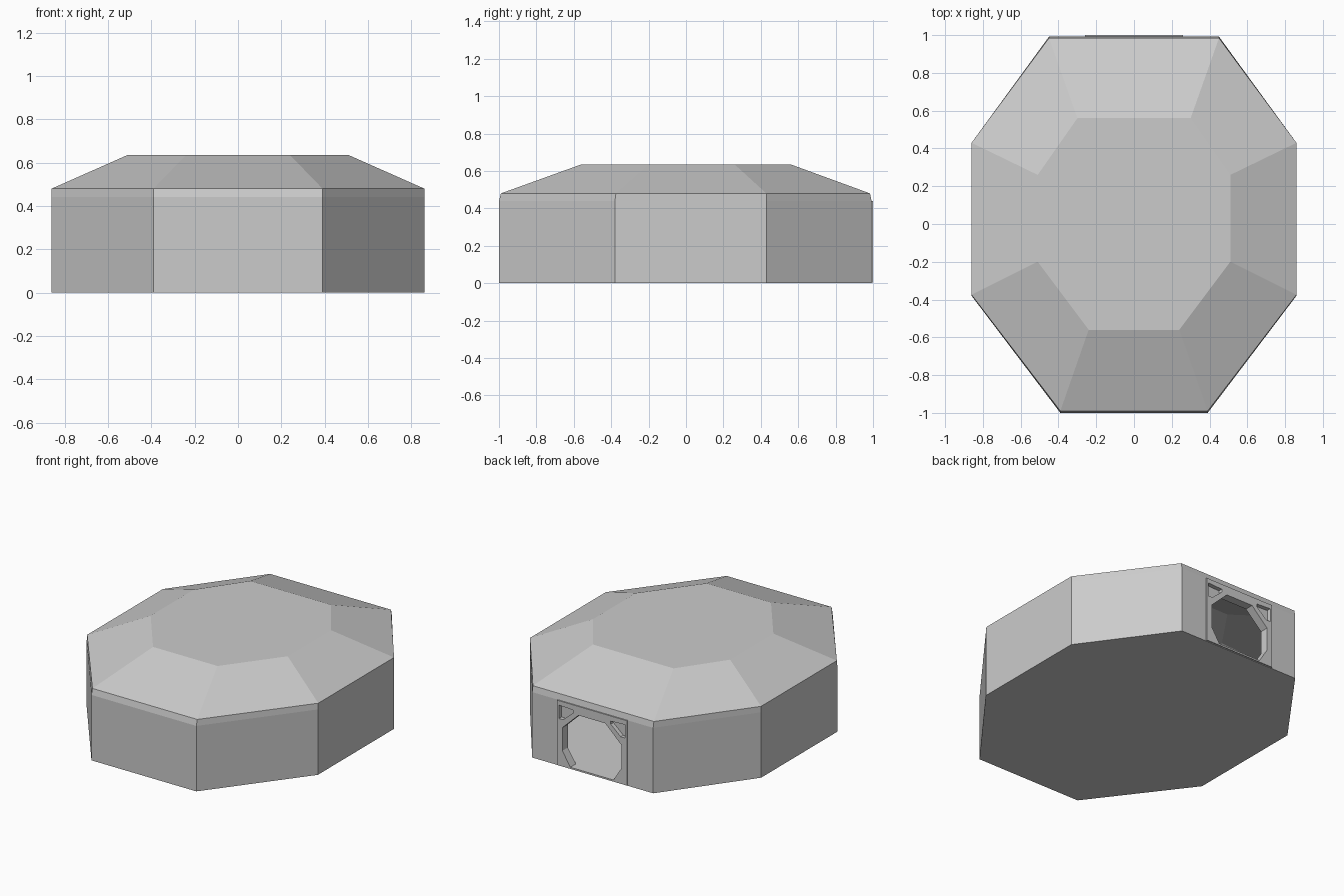
import bpy, bmesh

cube = bpy.data.objects.get("Cube")
if cube:
    bpy.data.objects.remove(cube, do_unlink=True)

grey = bpy.data.materials.new("plain_grey")
grey.use_nodes = True
colour = (0.6, 0.6, 0.6, 1)
grey.diffuse_color = colour
grey.node_tree.nodes["Principled BSDF"].inputs["Base Color"].default_value = colour


def loft(name, rings):
    """Closed solid through matching rings of points."""
    bm = bmesh.new()
    loops = [[bm.verts.new(p) for p in ring] for ring in rings]
    n = len(loops[0])
    for a, b in zip(loops, loops[1:]):
        for i in range(n):
            j = (i + 1) % n
            bm.faces.new((a[i], a[j], b[j], b[i]))
    bm.faces.new(loops[0][::-1])
    bm.faces.new(loops[-1])
    bmesh.ops.recalc_face_normals(bm, faces=bm.faces[:])
    mesh = bpy.data.meshes.new(name)
    bm.to_mesh(mesh)
    bm.free()
    mesh.materials.append(grey)
    obj = bpy.data.objects.new(name, mesh)
    bpy.context.collection.objects.link(obj)
    return obj


def octagon(front, back, side, z):
    """Ring from (half width, y) of front and back and (x, y front, y back) of the sides."""
    x, y0, y1 = side
    right = [(front[0], front[1]), (x, y0), (x, y1), (back[0], back[1])]
    return [(px, py, z) for px, py in right + [(-a, b) for a, b in reversed(right)]]


def prism(name, outline, y0, y1):
    """Outline in x and z, extruded along y."""
    return loft(name, [[(x, y, z) for x, z in outline] for y in (y0, y1)])


def cut(target, cutter):
    mod = target.modifiers.new("cut", 'BOOLEAN')
    mod.operation = 'DIFFERENCE'
    mod.solver = 'EXACT'
    mod.object = cutter
    bpy.context.view_layer.objects.active = target
    bpy.ops.object.modifier_apply(modifier=mod.name)


# Octagonal shell with a sloped roof
shell = loft("shell", [
    octagon((0.39, -1.0), (0.45, 0.992), (0.86, -0.38, 0.43), 0),
    octagon((0.39, -1.0), (0.45, 0.992), (0.86, -0.38, 0.43), 0.44),
    octagon((0.39, -0.99), (0.45, 0.984), (0.86, -0.375, 0.43), 0.48),
    octagon((0.24, -0.56), (0.30, 0.56), (0.51, -0.20, 0.26), 0.635),
])

# Slightly raised panel around the doorway
door_panel = prism("door_panel", [(-0.26, 0.004), (0.26, 0.004), (0.26, 0.44), (-0.26, 0.44)], 0.98, 1.0)

# Hollow interior
room = loft("room_cutter", [
    octagon((0.365, -0.945), (0.425, 0.942), (0.81, -0.36, 0.41), 0.015),
    octagon((0.365, -0.945), (0.425, 0.942), (0.81, -0.36, 0.41), 0.445),
    octagon((0.23, -0.54), (0.29, 0.54), (0.49, -0.19, 0.25), 0.59),
])

# Doorway and two corner recesses
half_door = [(0.16, 0.015), (0.22, 0.11), (0.22, 0.265), (0.10, 0.38)]
door = prism("door_cutter", half_door + [(-x, z) for x, z in reversed(half_door)], 0.9, 1.1)
corner = [(0.245, 0.41), (0.14, 0.405), (0.14, 0.385), (0.215, 0.32), (0.245, 0.32)]
recesses = [prism("recess_cutter", [(s * x, z) for x, z in corner], 0.972, 1.1) for s in (1, -1)]

cut(shell, room)
for cutter in [door] + recesses:
    cut(shell, cutter)
    cut(door_panel, cutter)
for cutter in [room, door] + recesses:
    bpy.data.objects.remove(cutter, do_unlink=True)
